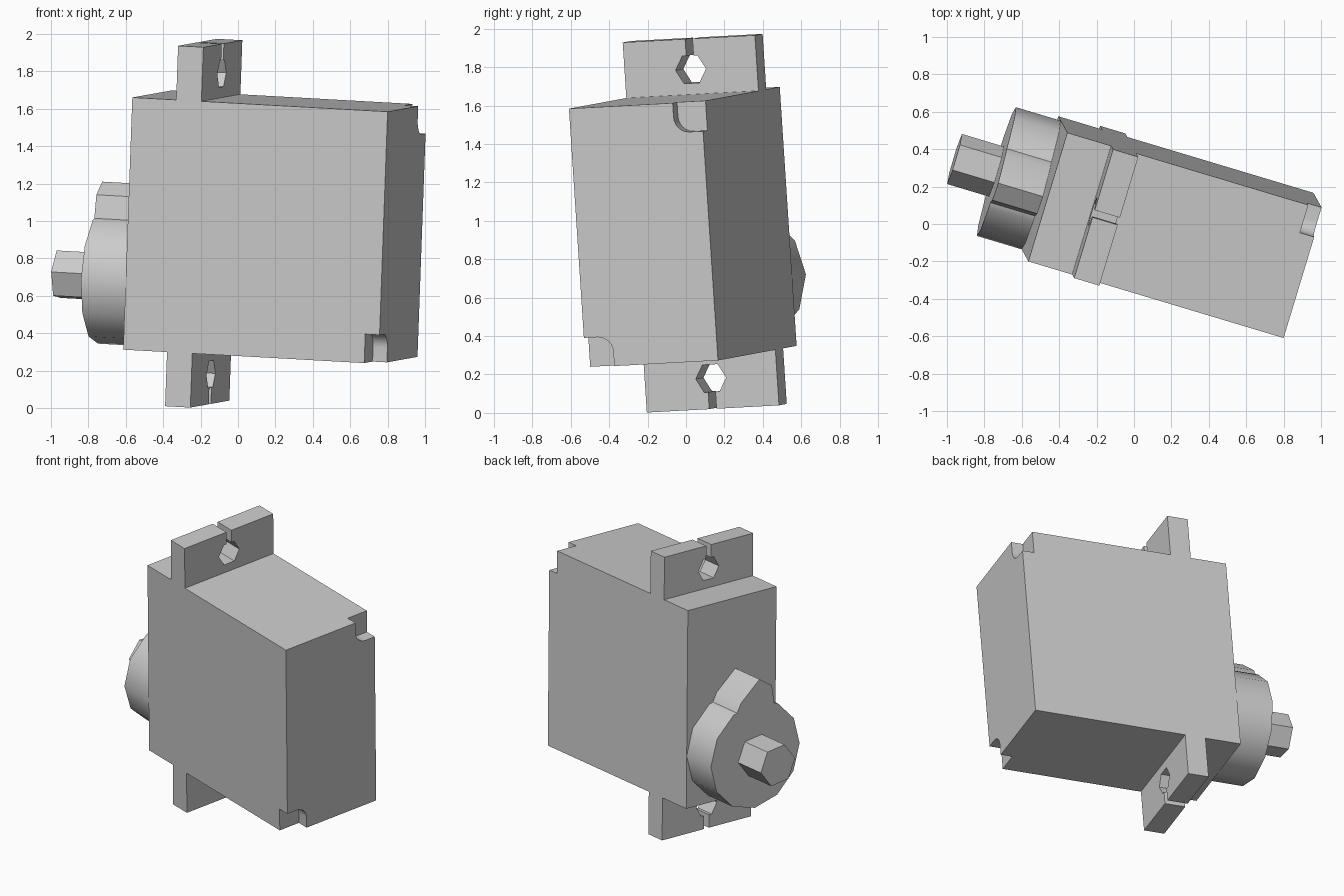
import bpy, bmesh
from math import cos, sin, radians
from mathutils import Vector, Matrix

cube = bpy.data.objects.get("Cube")
if cube:
    bpy.data.objects.remove(cube, do_unlink=True)

grey = bpy.data.materials.new("light grey plastic")
grey.use_nodes = True
colour = (0.6, 0.6, 0.6, 1)
grey.diffuse_color = colour
grey.node_tree.nodes["Principled BSDF"].inputs["Base Color"].default_value = colour

# Tilted frame: local x = length, y = width, z = height, origin at the top corner
up = Vector((0.036, -0.065, 0.997)).normalized()
along = Vector((0.9565, -0.287, -0.0533)).normalized()
across = up.cross(along).normalized()
along = across.cross(up)
FRAME = Matrix((along, across, up)).transposed().to_4x4()
FRAME.translation = (-0.565, -0.20, 1.66)

LENGTH, WIDTH, HEIGHT = 1.427, 0.72, 1.352
MID = WIDTH / 2


def prism(name, outline, x0, x1):
    """Extrude a (y, z) outline along the local x axis."""
    bm = bmesh.new()
    face = bm.faces.new([bm.verts.new((x0, y, z)) for y, z in outline])
    top = bmesh.ops.extrude_face_region(bm, geom=[face])["geom"]
    bmesh.ops.translate(bm, vec=(x1 - x0, 0, 0),
                        verts=[v for v in top if isinstance(v, bmesh.types.BMVert)])
    bmesh.ops.recalc_face_normals(bm, faces=bm.faces)
    mesh = bpy.data.meshes.new(name)
    bm.to_mesh(mesh)
    bm.free()
    mesh.materials.append(grey)
    obj = bpy.data.objects.new(name, mesh)
    obj.matrix_world = FRAME
    bpy.context.collection.objects.link(obj)
    return obj


def ring(r, sides, turn=0, cy=0, cz=0):
    angles = [radians(turn + 360 * i / sides) for i in range(sides)]
    return [(cy + r * cos(a), cz + r * sin(a)) for a in angles]


def smooth(obj, angle):
    bpy.ops.object.select_all(action="DESELECT")
    obj.select_set(True)
    bpy.context.view_layer.objects.active = obj
    bpy.ops.object.shade_smooth_by_angle(angle=radians(angle))


# Case with two round-cornered notches on the far end
body = prism("case", [(0, 0), (WIDTH, 0), (WIDTH, -HEIGHT), (0, -HEIGHT)], 0, LENGTH)
NOTCH, ROUND, OUT = 0.155, 0.08, 0.1
arc = [(NOTCH - ROUND + ROUND * cos(a), NOTCH - ROUND + ROUND * sin(a))
       for a in (radians(15 * i) for i in range(7))]
notch = [(-OUT, -OUT), (NOTCH, -OUT)] + arc + [(-OUT, NOTCH)]
cutters = [
    prism("notch_top", [(WIDTH - y, -z) for y, z in notch], LENGTH - 0.08, LENGTH + OUT),
    prism("notch_bottom", [(y, z - HEIGHT) for y, z in notch], LENGTH - 0.08, LENGTH + OUT),
]
for cutter in cutters:
    cutter.hide_render = True
    mod = body.modifiers.new(cutter.name, "BOOLEAN")
    mod.operation, mod.solver, mod.object = "DIFFERENCE", "EXACT", cutter
bpy.context.view_layer.update()
cut = bpy.data.meshes.new_from_object(body.evaluated_get(bpy.context.evaluated_depsgraph_get()))
body.modifiers.clear()
body.data = cut
for cutter in cutters:
    bpy.data.objects.remove(cutter, do_unlink=True)
smooth(body, 20)

# Mounting tabs with a hexagonal hole and an open slot
TAB, SLOT = 0.29, 0.02
hole = ring(0.083, 6, 0, MID, 0.13)
rim = hole[1][1]
tab = [(0, 0), (WIDTH, 0), (WIDTH, TAB), (MID + SLOT, TAB), (MID + SLOT, rim),
       hole[1], hole[0], hole[5], hole[4], hole[3], hole[2],
       (MID - SLOT, rim), (MID - SLOT, TAB), (0, TAB)]
prism("top_tab", tab, 0.245, 0.386)
prism("bottom_tab", [(y, -HEIGHT - z) for y, z in tab], 0.245, 0.386)

# Gear hub: twelve-sided boss with a small hump on top
AXIS = MID - HEIGHT
boss = ring(0.36, 12, 0, MID, AXIS)
hump = [(0.15, 0.32), (0.12, 0.38), (-0.03, 0.51), (-0.13, 0.445), (-0.152, 0.32)]
hub = prism("gear_hub", boss[:3] + [(MID + y, AXIS + z) for y, z in hump] + boss[4:], -0.25, 0)
smooth(hub, 32)

# Six-sided output shaft
prism("output_shaft", ring(0.14, 6, -8, MID, AXIS), -0.484, -0.25)
